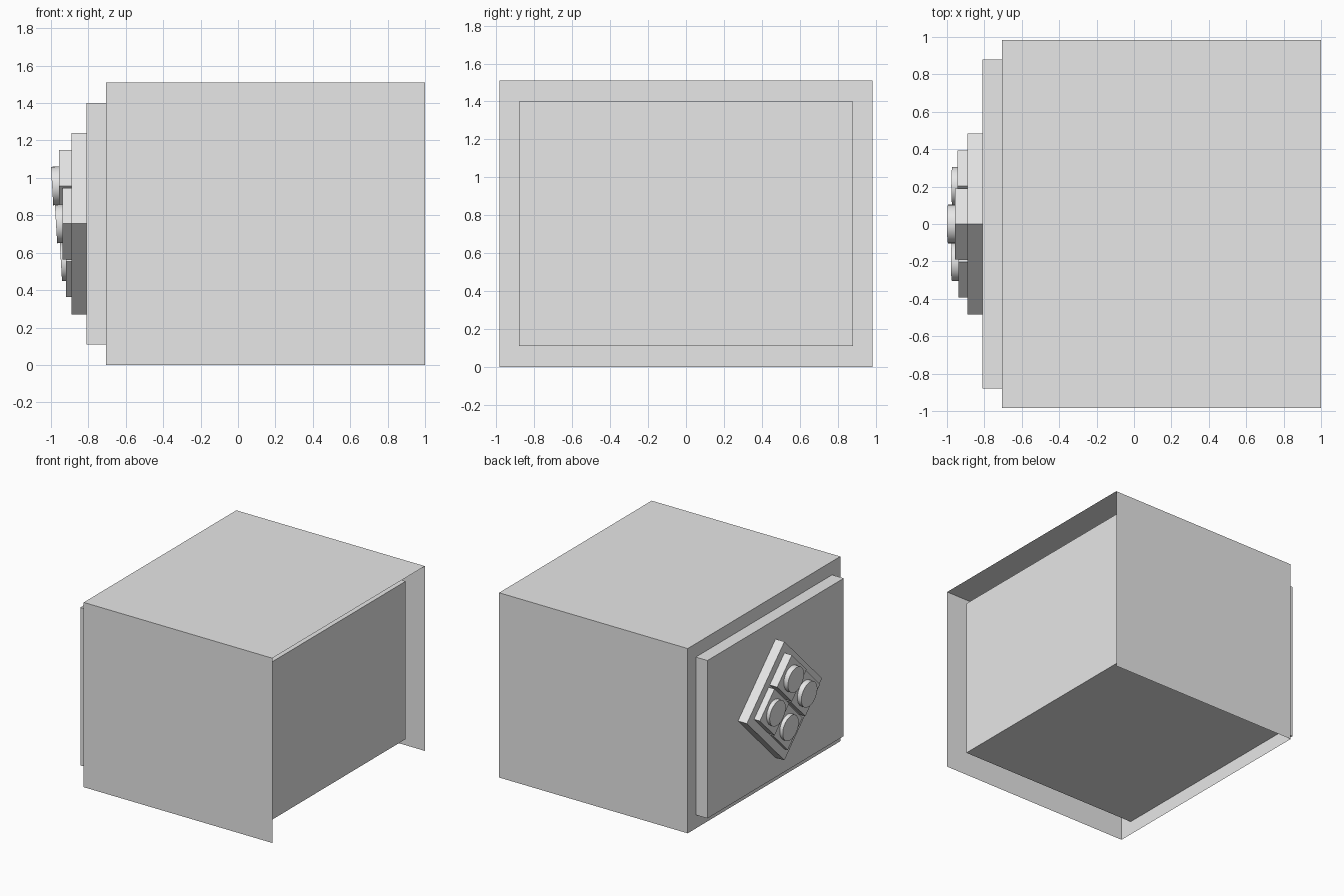
import bpy, bmesh, math
from mathutils import Matrix, Vector

if "Cube" in bpy.data.objects:
    bpy.data.objects.remove(bpy.data.objects["Cube"], do_unlink=True)

grey = bpy.data.materials.new("light_grey")
grey.use_nodes = True
grey.diffuse_color = (0.8, 0.8, 0.8, 1)
grey.node_tree.nodes["Principled BSDF"].inputs["Base Color"].default_value = (0.8, 0.8, 0.8, 1)


def finish(name, bm):
    mesh = bpy.data.meshes.new(name)
    bm.to_mesh(mesh)
    bm.free()
    mesh.materials.append(grey)
    obj = bpy.data.objects.new(name, mesh)
    bpy.context.collection.objects.link(obj)
    return obj


def box(name, low, high, turn=0, open_sides=()):
    """Box between two corners, turned about its own x axis, with optional missing sides."""
    low, high = Vector(low), Vector(high)
    bm = bmesh.new()
    bmesh.ops.create_cube(bm, size=1)
    bm.normal_update()
    gone = [f for f in bm.faces if any(f.normal.dot(Vector(s)) > 0.9 for s in open_sides)]
    bmesh.ops.delete(bm, geom=gone, context='FACES')
    size = Matrix.Diagonal((high - low).to_4d())
    size[3][3] = 1
    bm.transform(Matrix.Translation((low + high) / 2) @ Matrix.Rotation(turn, 4, 'X') @ size)
    return finish(name, bm)


def square(name, y, z, half_diagonal, back, front):
    """Diamond-set square block on the side panel."""
    h = half_diagonal / math.sqrt(2)
    return box(name, (front, y - h, z - h), (back, y + h, z + h), math.pi / 4)


def stud(name, y, z, front, depth=0.055):
    """Round stud that leans slightly outward at its top."""
    bm = bmesh.new()
    bmesh.ops.create_cone(bm, cap_ends=True, segments=32, radius1=0.103, radius2=0.103, depth=depth)
    bm.transform(Matrix.Translation((front + depth / 2, y, z))
                 @ Matrix.Rotation(-math.pi / 2 - 0.06, 4, 'Y'))
    obj = finish(name, bm)
    bpy.ops.object.select_all(action='DESELECT')
    obj.select_set(True)
    bpy.context.view_layer.objects.active = obj
    bpy.ops.object.shade_smooth_by_angle()


# Thin cover, open underneath and at one end
box("outer_shell", (-0.705, -0.985, 0), (1, 0.985, 1.51), open_sides=((1, 0, 0), (0, 0, -1)))

# Solid core that pokes out through the closed end
box("inner_block", (-0.81, -0.88, 0.11), (0.9, 0.88, 1.4))

# Diamond plate with four blocks and studs
mid = 0.755
square("diamond_plate", 0, mid, 0.485, -0.8, -0.89)
step = 0.203
for place, dy, dz, block_front, stud_front in (
        ("top", 0, step, -0.957, -0.994),
        ("front", -step, 0, -0.937, -0.973),
        ("back", step, 0, -0.943, -0.971),
        ("bottom", 0, -step, -0.92, -0.947)):
    square(place + "_block", dy, mid + dz, 0.19, -0.88, block_front)
    stud(place + "_stud", dy, mid + dz, stud_front)
